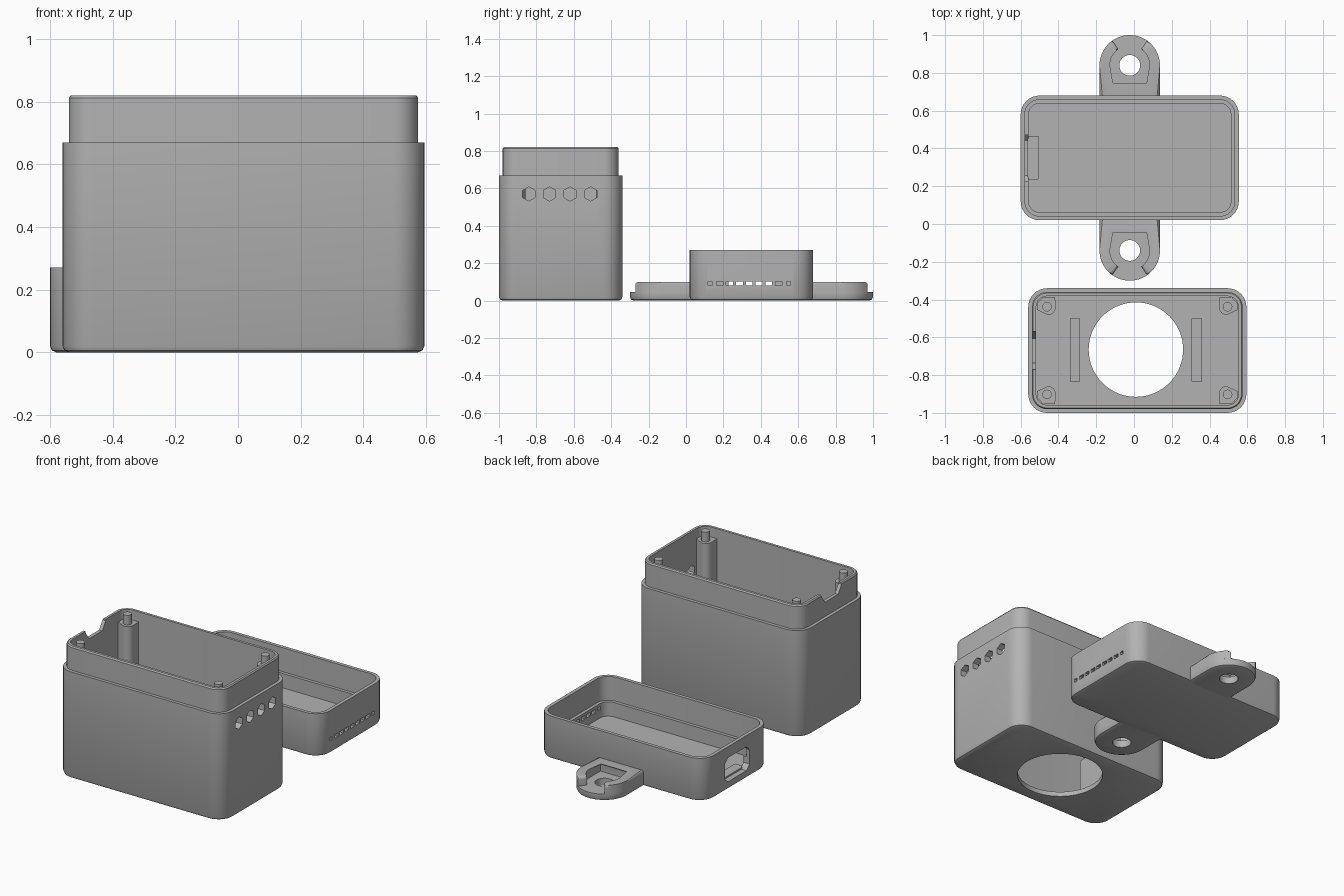
import bpy, bmesh
from math import sin, cos, pi, radians
from mathutils import Matrix, Vector

cube = bpy.data.objects.get("Cube")
if cube:
    bpy.data.objects.remove(cube, do_unlink=True)

grey = bpy.data.materials.new("plain grey")
grey.use_nodes = True
COLOUR = (0.45, 0.45, 0.45, 1)
grey.diffuse_color = COLOUR
grey.node_tree.nodes["Principled BSDF"].inputs["Base Color"].default_value = COLOUR


def finish(name, bm):
    bmesh.ops.recalc_face_normals(bm, faces=bm.faces)
    mesh = bpy.data.meshes.new(name)
    bm.to_mesh(mesh)
    bm.free()
    mesh.materials.append(grey)
    obj = bpy.data.objects.new(name, mesh)
    bpy.context.collection.objects.link(obj)
    return obj


def loft(bm, rings):
    """Closed solid through a list of (outline, z) rings."""
    loops = [[bm.verts.new((x, y, z)) for x, y in pts] for pts, z in rings]
    n = len(loops[0])
    for a, b in zip(loops, loops[1:]):
        for i in range(n):
            j = (i + 1) % n
            bm.faces.new((a[i], a[j], b[j], b[i]))
    bm.faces.new(loops[0][::-1])
    bm.faces.new(loops[-1])
    return loops


def arc(cx, cy, r, start, end, steps=8):
    angles = [radians(start + (end - start) * i / steps) for i in range(steps + 1)]
    return [(cx + r * cos(a), cy + r * sin(a)) for a in angles]


def rounded(cx, cy, w, d, r, inset=0):
    hx, hy = w / 2 - r, d / 2 - r
    pts = []
    for k, (sx, sy) in enumerate([(1, 1), (-1, 1), (-1, -1), (1, -1)]):
        pts += arc(cx + sx * hx, cy + sy * hy, r - inset, k * 90, k * 90 + 90)
    return pts


def circle(cx, cy, r, n=64):
    return [(cx + r * cos(2 * pi * i / n), cy + r * sin(2 * pi * i / n)) for i in range(n)]


def box(bm, x0, x1, y0, y1, z0, z1):
    loft(bm, [([(x0, y0), (x1, y0), (x1, y1), (x0, y1)], z) for z in (z0, z1)])


def side_prism(bm, outline, x0, x1):
    """Prism along x from an outline given in (y, z)."""
    loops = loft(bm, [(outline, x0), (outline, x1)])
    for v in loops[0] + loops[1]:
        v.co = Vector((v.co.z, v.co.x, v.co.y))


def cut(obj, bm):
    cutter = finish("cutter", bm)
    mod = obj.modifiers.new("cut", 'BOOLEAN')
    mod.object, mod.operation, mod.solver = cutter, 'DIFFERENCE', 'EXACT'
    graph = bpy.context.evaluated_depsgraph_get()
    mesh = bpy.data.meshes.new_from_object(obj.evaluated_get(graph))
    obj.modifiers.clear()
    obj.data = mesh
    bpy.data.objects.remove(cutter, do_unlink=True)


# Deep case: rounded bottom, stepped lip, hollow inside
W, D, R = 1.155, 0.66, 0.1
BX, BY = 0.0175, -0.67
LX, LY = -0.0225, 0.35
FILLET = [(0.02, 0), (0.006, 0.006), (0, 0.02)]


def shell(name, cx, cy, profile):
    bm = bmesh.new()
    loft(bm, [(rounded(cx, cy, W, D, R, i), z) for i, z in FILLET + profile])
    return finish(name, bm)


case = shell("case", BX, BY, [(0, 0.67), (0.02, 0.67), (0.02, 0.812), (0.026, 0.82),
                              (0.042, 0.82), (0.042, 0.03)])
bm = bmesh.new()
loft(bm, [(circle(0.01, BY + 0.005, 0.25), z) for z in (-0.1, 0.1)])
for k in range(4):
    y = -0.84 + 0.11 * k
    side_prism(bm, [(y + 0.038 * sin(k * pi / 3), 0.57 + 0.038 * cos(k * pi / 3))
                    for k in range(6)], 0.5, 0.7)
# Cable notch in the lip
side_prism(bm, [(BY - 0.065, 0.76), (BY + 0.065, 0.76), (BY + 0.1, 0.81), (BY + 0.1, 0.9),
                (BY - 0.1, 0.9), (BY - 0.1, 0.81)], -0.7, -0.5)
cut(case, bm)

# Corner posts with locating pegs
for sx, sname in ((-1, "right"), (1, "left")):
    for sy, yname in ((-1, "front"), (1, "back")):
        bm = bmesh.new()
        local = [(0.53, 0.215), (0.53, 0.25), (0.5, 0.283), (0.435, 0.283)]
        local += arc(0.473, 0.228, 0.04, 180, 270)
        outline = [(BX + sx * x, BY + sy * y) for x, y in local]
        loft(bm, [(outline, 0.02), (outline, 0.76)])
        peg = circle(BX + sx * 0.478, BY + sy * 0.232, 0.025, 24)
        loft(bm, [(peg, 0.75), (peg, 0.82)])
        finish(f"{yname}_{sname}_post", bm)

# Holder ribs on the case floor
for name, x in (("right_rib", -0.3125), ("left_rib", 0.3325)):
    bm = bmesh.new()
    box(bm, x - 0.0275, x + 0.0275, BY - 0.165, BY + 0.17, 0.02, 0.28)
    finish(name, bm)

# Shallow lid with a ledge that takes the lip
lid = shell("lid", LX, LY, [(0, 0.27), (0.022, 0.27), (0.022, 0.12), (0.042, 0.12), (0.042, 0.03)])
bm = bmesh.new()
for k in range(9):
    y = 0.128 + 0.0525 * k
    w = 0.011 if k in (0, 8) else 0.018
    box(bm, 0.48, 0.65, y - w, y + w, 0.08, 0.102)
# Port opening with clipped corners
c, h = 0.03, 0.122
side_prism(bm, [(LY - h + c, 0.05), (LY + h - c, 0.05), (LY + h, 0.05 + c), (LY + h, 0.2 - c),
                (LY + h - c, 0.2), (LY - h + c, 0.2), (LY - h, 0.2 - c), (LY - h, 0.05 + c)],
           -0.7, -0.53)
cut(lid, bm)

# Port shelf
bm = bmesh.new()
box(bm, -0.565, -0.505, LY - 0.115, LY + 0.115, 0.02, 0.06)
finish("port_shelf", bm)

# Mounting tabs: holed plate with a raised rim
TAB = 0.16
tabs = []
for name, turn in (("back", 0), ("front", pi)):
    place = Matrix.Translation((LX, LY, 0)) @ Matrix.Rotation(turn, 4, 'Z') @ Matrix.Translation((0, 0.49, 0))
    bm = bmesh.new()
    rings = []
    for i, z in FILLET + [(0, 0.045)]:
        r = TAB - i
        rings.append(([(-r, -0.19), (r, -0.19)] + arc(0, 0, r, 0, 180, 32), z))
    loft(bm, rings)
    bmesh.ops.transform(bm, matrix=place, verts=bm.verts)
    plate = finish(name + "_tab", bm)
    bm = bmesh.new()
    centre = place.translation
    loft(bm, [(circle(centre.x, centre.y, 0.055, 40), z) for z in (-0.1, 0.2)])
    cut(plate, bm)

    bm = bmesh.new()
    half = [(TAB, -0.19)] + arc(0, 0, TAB, 0, 55) + arc(0, 0, 0.105, 55, 0) + [(0.105, -0.11)]
    outline = half + [(-x, y) for x, y in reversed(half)]
    loops = loft(bm, [(outline, 0.045), (outline, 0.1)])
    top = set(loops[1])
    edges = [e for e in bm.edges if set(e.verts) <= top]
    bmesh.ops.bevel(bm, geom=edges, offset=0.016, segments=4, profile=0.5, affect='EDGES')
    bmesh.ops.transform(bm, matrix=place, verts=bm.verts)
    tabs += [plate, finish(name + "_tab_rim", bm)]

# Smooth rounded corners, crisp edges
bpy.ops.object.select_all(action='DESELECT')
for obj in [case, lid] + tabs:
    obj.select_set(True)
    bpy.context.view_layer.objects.active = obj
bpy.ops.object.shade_smooth_by_angle(angle=radians(32))
